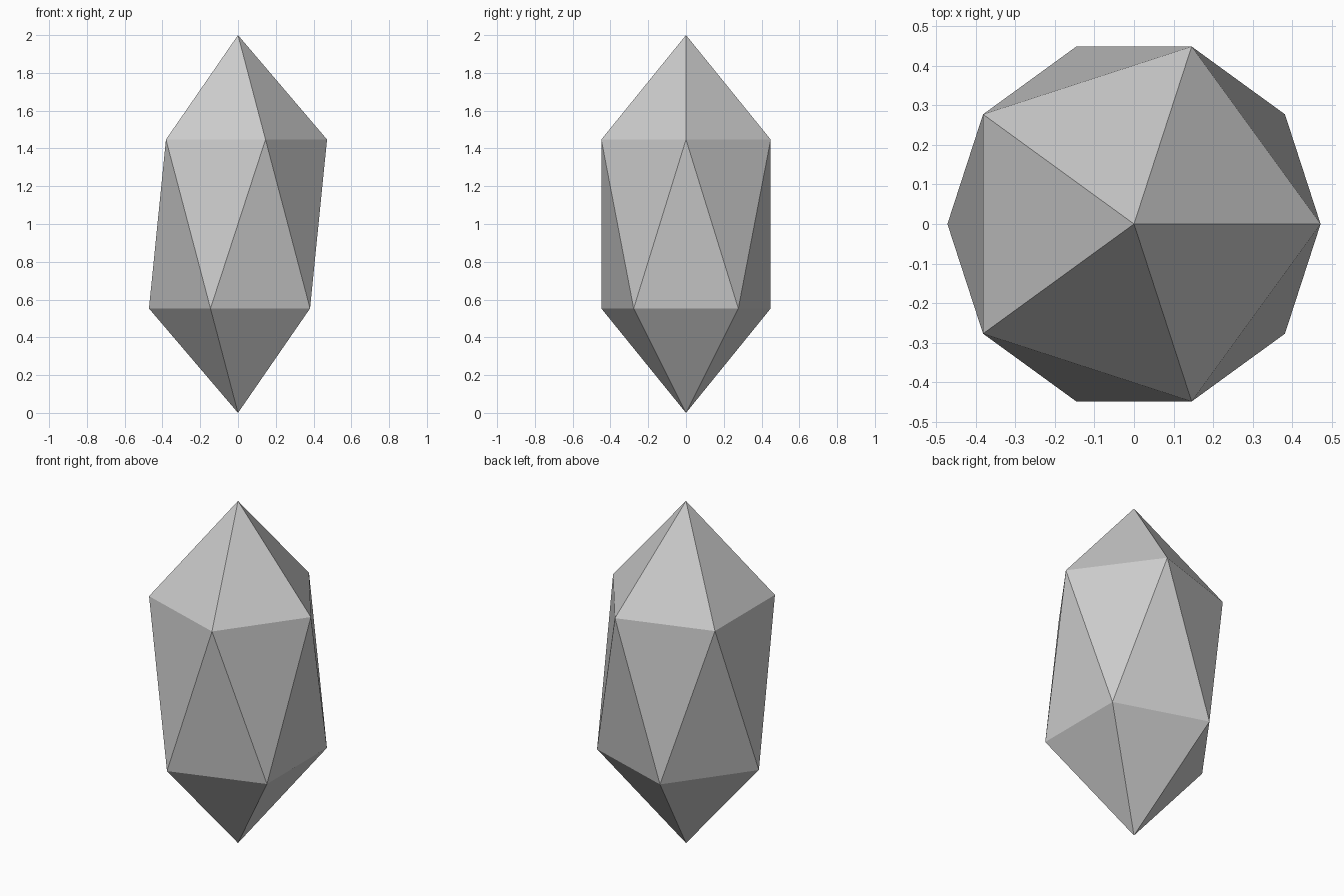
import bpy

if "Cube" in bpy.data.objects:
    bpy.data.objects.remove(bpy.data.objects["Cube"])

# Crystal: a 20-sided icosahedron stretched along its vertical axis
bpy.ops.mesh.primitive_ico_sphere_add(subdivisions=1, radius=1, location=(0, 0, 1))
crystal = bpy.context.object
crystal.name = "crystal"
crystal.scale = (0.527, 0.527, 1)
bpy.ops.object.transform_apply(location=False, rotation=False, scale=True)
bpy.ops.object.shade_flat()
